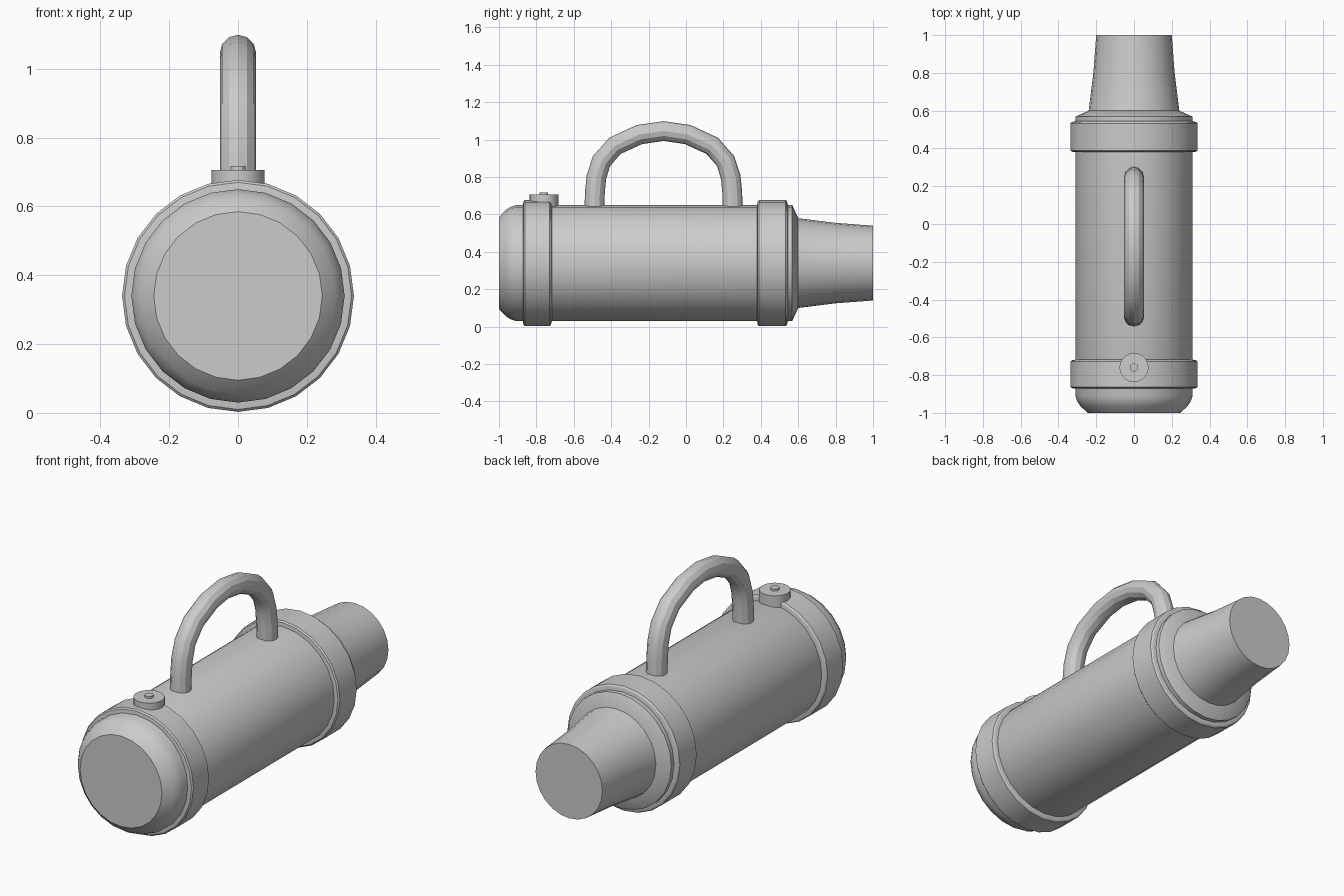
import bpy, bmesh, math
from mathutils import Vector

if "Cube" in bpy.data.objects:
    bpy.data.objects.remove(bpy.data.objects["Cube"])

AXIS_Z = 0.34
grey = bpy.data.materials.new("light_grey")
grey.diffuse_color = (0.6, 0.6, 0.6, 1)
grey.use_nodes = True
grey.node_tree.nodes["Principled BSDF"].inputs["Base Color"].default_value = grey.diffuse_color


def sweep(name, rings):
    """Skin a list of vertex rings, cap both ends, smooth all but hard edges."""
    bm = bmesh.new()
    loops = [[bm.verts.new(p) for p in ring] for ring in rings]
    n = len(loops[0])
    for a, b in zip(loops, loops[1:]):
        for i in range(n):
            j = (i + 1) % n
            bm.faces.new((a[i], a[j], b[j], b[i]))
    bm.faces.new(loops[0][::-1])
    bm.faces.new(loops[-1])
    bmesh.ops.recalc_face_normals(bm, faces=bm.faces)
    for f in bm.faces:
        f.smooth = True
    for e in bm.edges:
        e.smooth = e.calc_face_angle(0) < math.radians(29)
    me = bpy.data.meshes.new(name)
    bm.to_mesh(me)
    bm.free()
    me.materials.append(grey)
    ob = bpy.data.objects.new(name, me)
    bpy.context.collection.objects.link(ob)
    return ob


def circle(centre, u, v, r, n):
    c, u, v = Vector(centre), Vector(u), Vector(v)
    return [c + r * (math.cos(t) * u + math.sin(t) * v)
            for t in (2 * math.pi * i / n for i in range(n))]


def lathe_y(name, profile, n=24):
    """Turn (y, radius) pairs around the long axis."""
    return sweep(name, [circle((0, y, AXIS_Z), (1, 0, 0), (0, 0, 1), r, n) for y, r in profile])


def lathe_z(name, y, profile, n=20):
    """Turn (z, radius) pairs around an upright axis."""
    return sweep(name, [circle((0, y, z), (1, 0, 0), (0, 1, 0), r, n) for z, r in profile])


# Main body with rounded front end and sloped shoulder
lathe_y("body", [(-1, 0.245), (-0.965, 0.283), (-0.94, 0.3), (-0.91, 0.31),
                 (0.568, 0.31), (0.6, 0.24)])

# Tapered nozzle at the back
lathe_y("nozzle", [(0.59, 0.242), (0.6, 0.24), (0.8, 0.215), (1, 0.2)])

# Two raised bands with chamfered rims
for name, y0, y1 in (("front_band", -0.872, -0.717), ("back_band", 0.38, 0.545)):
    lathe_y(name, [(y0, 0.308), (y0 + 0.003, 0.33), (y0 + 0.01, 0.337),
                   (y1 - 0.012, 0.337), (y1 - 0.005, 0.33), (y1, 0.308)])

# Round button on the front band
lathe_z("button", -0.76, [(0.64, 0.077), (0.706, 0.077)])
lathe_z("button_pin", -0.76, [(0.7, 0.022), (0.717, 0.022)], 12)

# Arched carrying handle: half path mirrored about y = -0.12
half = [(-0.49, 0.63), (-0.487, 0.72), (-0.479, 0.8), (-0.452, 0.885),
        (-0.38, 0.967), (-0.25, 1.027)]
path = half + [(-0.12, 1.046)] + [(-0.24 - y, z) for y, z in reversed(half)]
pts = [Vector((0, y, z)) for y, z in path]
rings = []
for i, p in enumerate(pts):
    t = (pts[min(i + 1, len(pts) - 1)] - pts[max(i - 1, 0)]).normalized()
    side = Vector((1, 0, 0))
    rings.append(circle(p, side, t.cross(side), 0.053, 12))
sweep("handle", rings)
